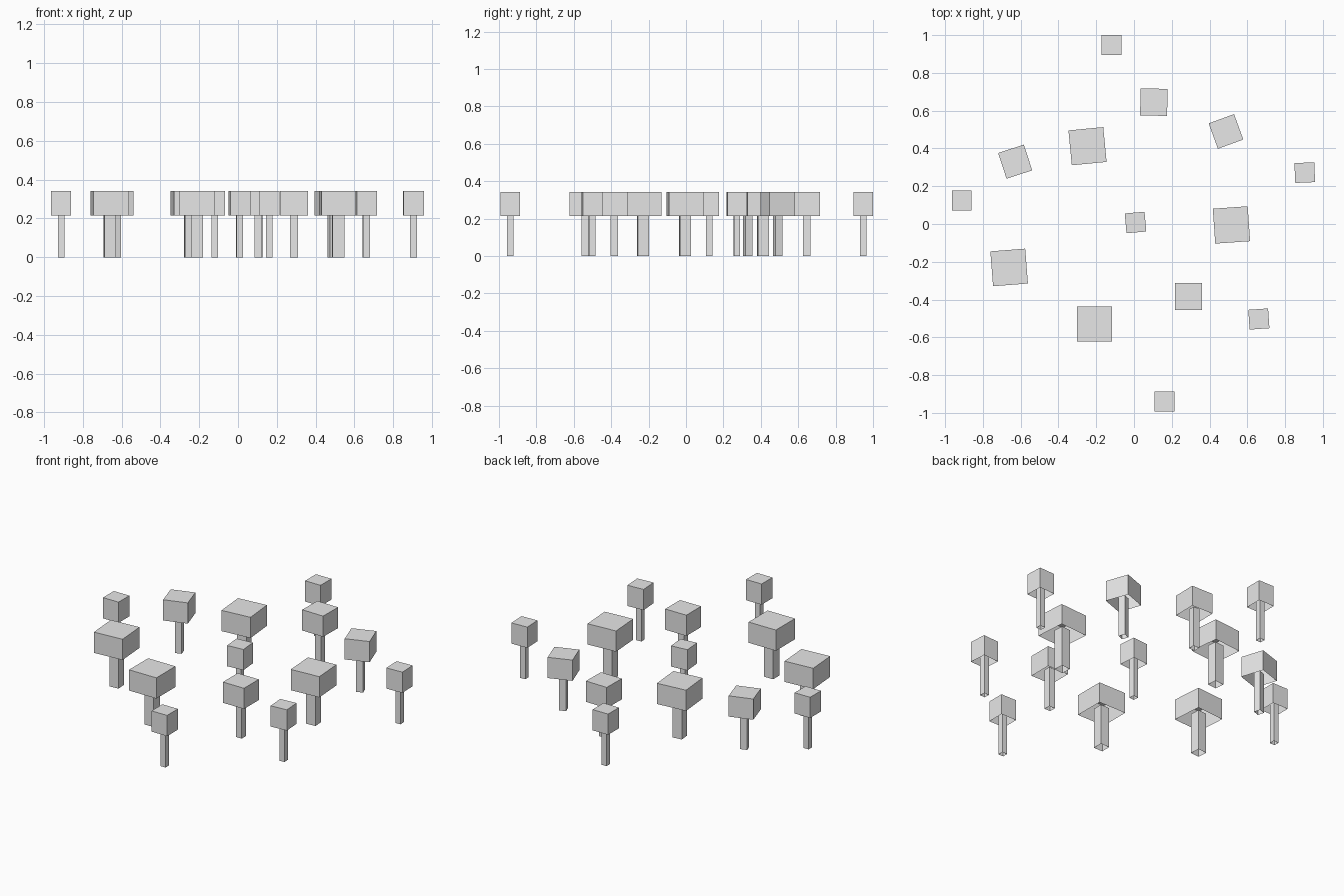
import bpy
import bmesh
from math import radians
from mathutils import Matrix

default = bpy.data.objects.get("Cube")
if default:
    bpy.data.objects.remove(default, do_unlink=True)

grey = bpy.data.materials.new("plain_grey")
grey.use_nodes = True
colour = (0.8, 0.8, 0.8, 1)
grey.diffuse_color = colour
grey.node_tree.nodes["Principled BSDF"].inputs["Base Color"].default_value = colour

CROWN_BASE, CROWN_TOP = 0.215, 0.342
TRUNK_TOP = 0.25  # trunk reaches a little into the hollow crown

# Crown width and trunk width of each tree size
SIZES = {"small": (0.105, 0.034), "medium": (0.143, 0.04), "large": (0.185, 0.06)}

# Size, x, y, turn in degrees
TREES = [
    ("small", -0.12, 0.948, 0),
    ("medium", 0.105, 0.645, -1),
    ("medium", 0.487, 0.49, 20),
    ("large", -0.246, 0.412, 5.5),
    ("medium", -0.629, 0.33, 18),
    ("small", -0.912, 0.124, 0),
    ("small", 0.904, 0.272, 2.5),
    ("small", 0.008, 0.008, 5),
    ("large", 0.516, -0.005, 4),
    ("large", -0.661, -0.23, 4.5),
    ("large", -0.21, -0.53, 0),
    ("medium", 0.288, -0.384, 0),
    ("small", 0.661, -0.503, 4),
    ("small", 0.162, -0.94, 0),
]


def open_box(name, width, bottom, top, x, y, turn):
    """Square block without its underside."""
    bm = bmesh.new()
    bmesh.ops.create_cube(bm, size=1)
    bm.normal_update()
    under = [f for f in bm.faces if f.normal.z < -0.5]
    bmesh.ops.delete(bm, geom=under, context="FACES_ONLY")
    place = (Matrix.Translation((0, 0, (bottom + top) / 2))
             @ Matrix.Diagonal((width, width, top - bottom, 1)))
    bm.transform(place)
    mesh = bpy.data.meshes.new(name)
    bm.to_mesh(mesh)
    bm.free()
    mesh.materials.append(grey)
    obj = bpy.data.objects.new(name, mesh)
    obj.location = (x, y, 0)
    obj.rotation_euler.z = radians(turn)
    bpy.context.collection.objects.link(obj)


# Grove of block trees, each a trunk and a hollow crown
for number, (size, x, y, turn) in enumerate(TREES, 1):
    crown_width, trunk_width = SIZES[size]
    open_box(f"{size}_tree_trunk_{number}", trunk_width, 0, TRUNK_TOP, x, y, turn)
    open_box(f"{size}_tree_crown_{number}", crown_width, CROWN_BASE, CROWN_TOP, x, y, turn)
